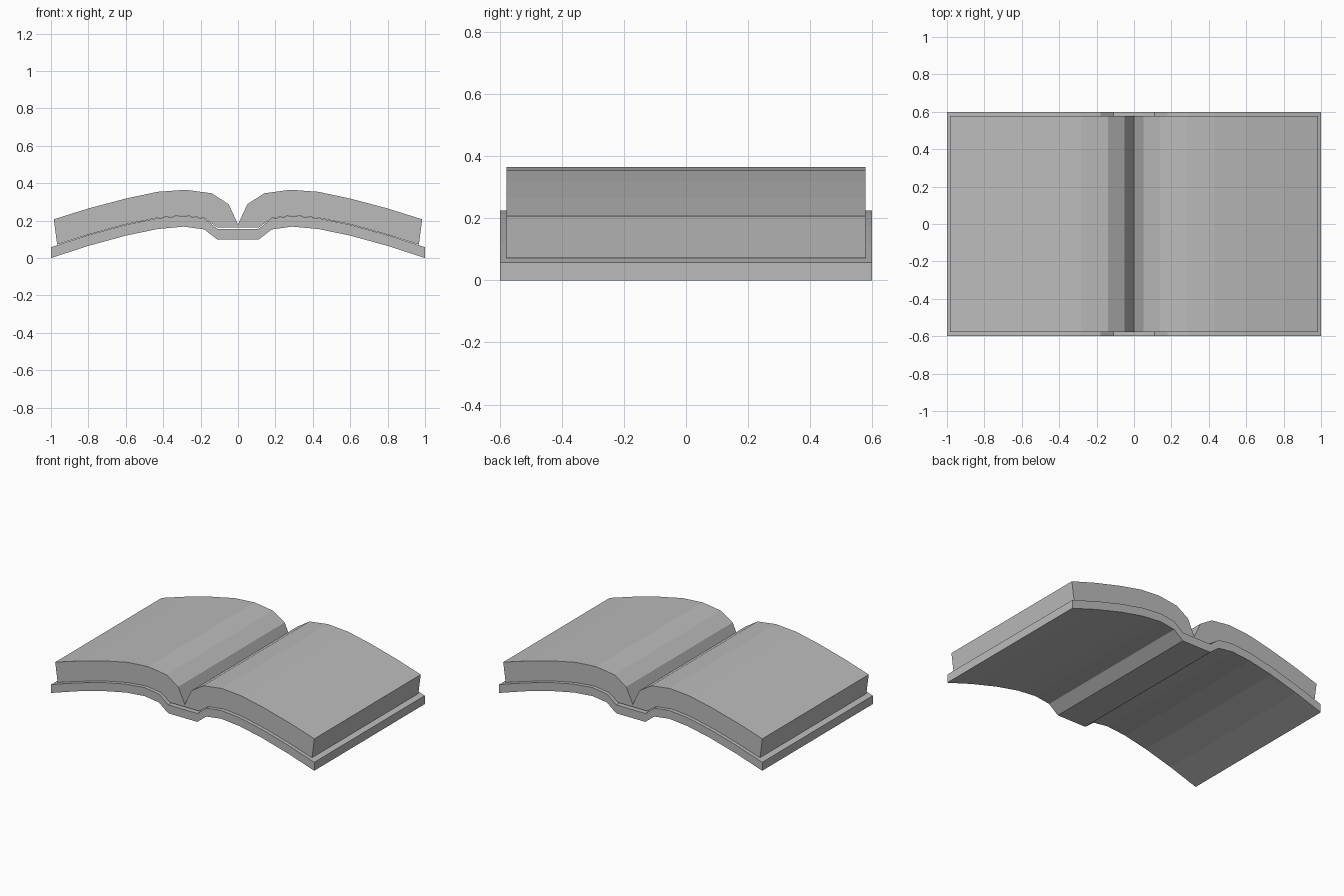
import bpy
import bmesh

cube = bpy.data.objects.get("Cube")
if cube:
    bpy.data.objects.remove(cube, do_unlink=True)

grey = bpy.data.materials.new("book_grey")
grey.use_nodes = True
COLOUR = (0.5, 0.5, 0.5, 1)
grey.diffuse_color = COLOUR
grey.node_tree.nodes["Principled BSDF"].inputs["Base Color"].default_value = COLOUR


def mirrored(half):
    """Complete a right-half curve, running from outer edge to the middle."""
    return half + [(-x, z) for x, z in reversed(half) if x > 0]


def strip_solid(name, lower, upper, depth):
    """Solid between two matching curves, extruded along y."""
    bm = bmesh.new()
    rows = [[bm.verts.new((x, y, z)) for x, z in curve]
            for curve, y in ((lower, -depth), (upper, -depth),
                             (upper, depth), (lower, depth))]
    for i in range(len(lower) - 1):
        for a, b in zip(rows, rows[1:] + rows[:1]):
            bm.faces.new((a[i], a[i + 1], b[i + 1], b[i]))
    for i in (0, -1):
        bm.faces.new([row[i] for row in rows])
    bmesh.ops.recalc_face_normals(bm, faces=bm.faces)
    mesh = bpy.data.meshes.new(name)
    bm.to_mesh(mesh)
    bm.free()
    mesh.materials.append(grey)
    obj = bpy.data.objects.new(name, mesh)
    bpy.context.collection.objects.link(obj)


# Cover: two arched boards joined by a flat, dropped spine
board = [(1, 0), (.8, .065), (.6, .12), (.43, .155),
         (.29, .168), (.18, .153), (.11, .098)]
cover_under = mirrored(board)
cover_top = [(x, z + .058) for x, z in cover_under]
strip_solid("cover", cover_under, cover_top, .6)

# Page block: two curved stacks meeting in a V at the gutter
page_under = [(.967, .072), (.8, .125), (.6, .18), (.43, .215),
              (.29, .228), (.18, .213), (.11, .163), (0, .163)]
page_top = [(.985, .207), (.8, .265), (.6, .318), (.43, .354),
            (.28, .365), (.14, .346), (.05, .288), (0, .18)]
strip_solid("pages", mirrored(page_under), mirrored(page_top), .578)
